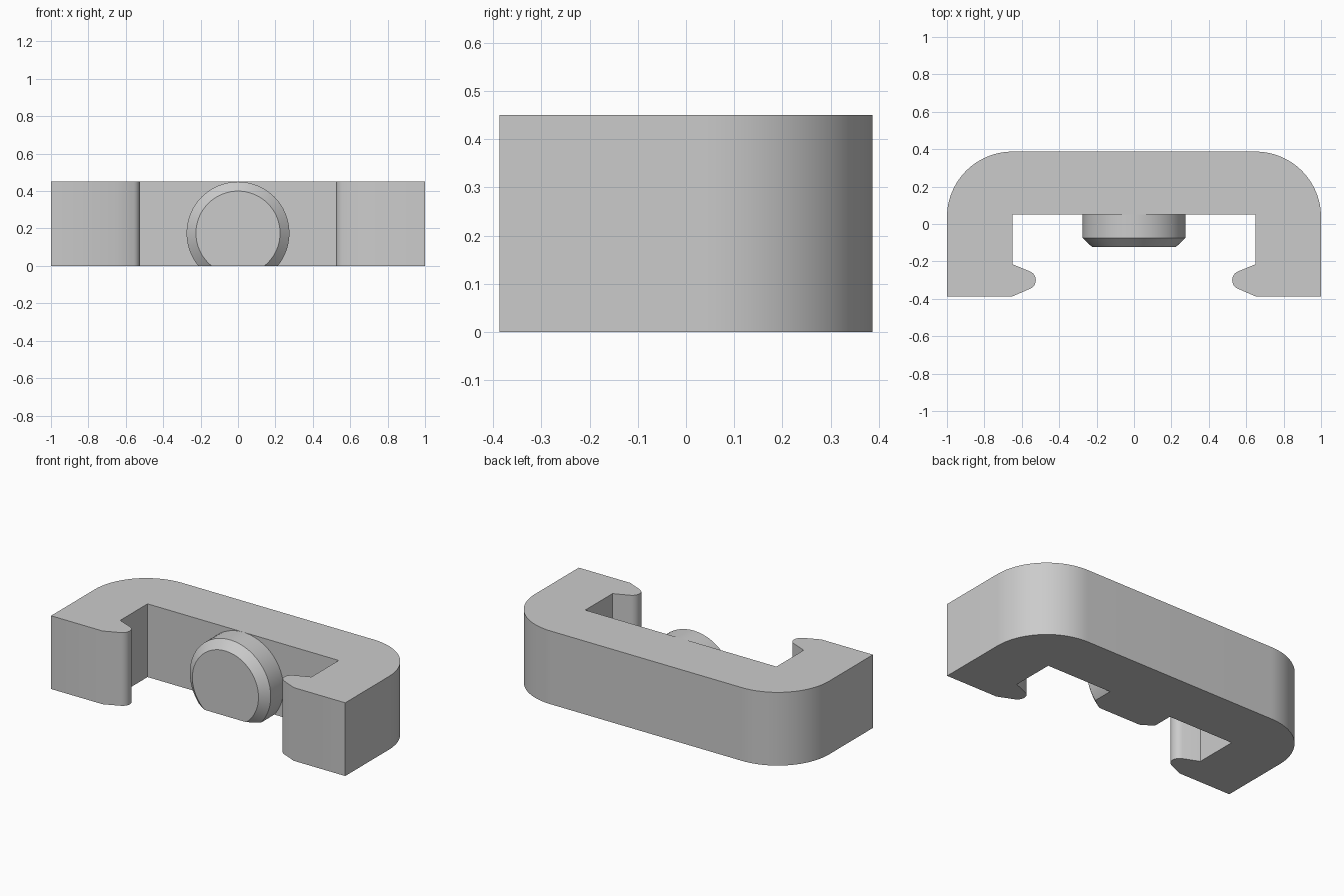
import bpy
import bmesh
from math import cos, sin, pi, radians
from mathutils import Vector

cube = bpy.data.objects.get("Cube")
if cube:
    bpy.data.objects.remove(cube)

HEIGHT = 0.45

grey = bpy.data.materials.new("plain grey")
grey.use_nodes = True
grey.diffuse_color = (0.6, 0.6, 0.6, 1)
grey.node_tree.nodes["Principled BSDF"].inputs["Base Color"].default_value = (0.6, 0.6, 0.6, 1)


def arc(cx, cy, r, start, end, steps):
    angles = [radians(start + (end - start) * i / steps) for i in range(steps + 1)]
    return [(cx + r * cos(a), cy + r * sin(a)) for a in angles]


def finish(bm, name):
    bmesh.ops.recalc_face_normals(bm, faces=bm.faces)
    mesh = bpy.data.meshes.new(name)
    bm.to_mesh(mesh)
    bm.free()
    mesh.materials.append(grey)
    obj = bpy.data.objects.new(name, mesh)
    bpy.context.collection.objects.link(obj)
    bpy.ops.object.select_all(action="DESELECT")
    obj.select_set(True)
    bpy.context.view_layer.objects.active = obj
    bpy.ops.object.shade_smooth_by_angle(angle=radians(30))
    return obj


# Clip body: half outline with hooked tip, mirrored and extruded upward
half = [(0.65, 0.05), (0.65, -0.215)]
half += arc(0.575, -0.3, 0.05, 112, 248, 12)
half += [(0.65, -0.387), (1, -0.387)]
half += arc(0.65, 0.037, 0.35, 0, 90, 24)
outline = half + [(-x, y) for x, y in reversed(half)]
bm = bmesh.new()
base = bm.faces.new([bm.verts.new((x, y, 0)) for x, y in outline])
top = bmesh.ops.extrude_face_region(bm, geom=[base], use_keep_orig=True)
bmesh.ops.translate(bm, vec=(0, 0, HEIGHT),
                    verts=[g for g in top["geom"] if isinstance(g, bmesh.types.BMVert)])
finish(bm, "clip_body")

# Round boss: chamfered disc facing the front, trimmed flat at the bottom
SIDES = 64
bm = bmesh.new()
rings = []
for r, y in [(0.275, 0.05), (0.275, -0.075), (0.225, -0.122)]:
    rings.append([bm.verts.new((r * cos(2 * pi * i / SIDES), y,
                                0.175 + r * sin(2 * pi * i / SIDES))) for i in range(SIDES)])
for a, b in zip(rings, rings[1:]):
    for i in range(SIDES):
        j = (i + 1) % SIDES
        bm.faces.new((a[i], a[j], b[j], b[i]))
bm.faces.new(rings[0])
bm.faces.new(rings[-1])
cut = bmesh.ops.bisect_plane(bm, geom=bm.verts[:] + bm.edges[:] + bm.faces[:],
                             plane_co=Vector((0, 0, 0)), plane_no=Vector((0, 0, 1)),
                             clear_inner=True)
bmesh.ops.holes_fill(bm, edges=[e for e in bm.edges if e.is_boundary], sides=0)
finish(bm, "round_boss")
